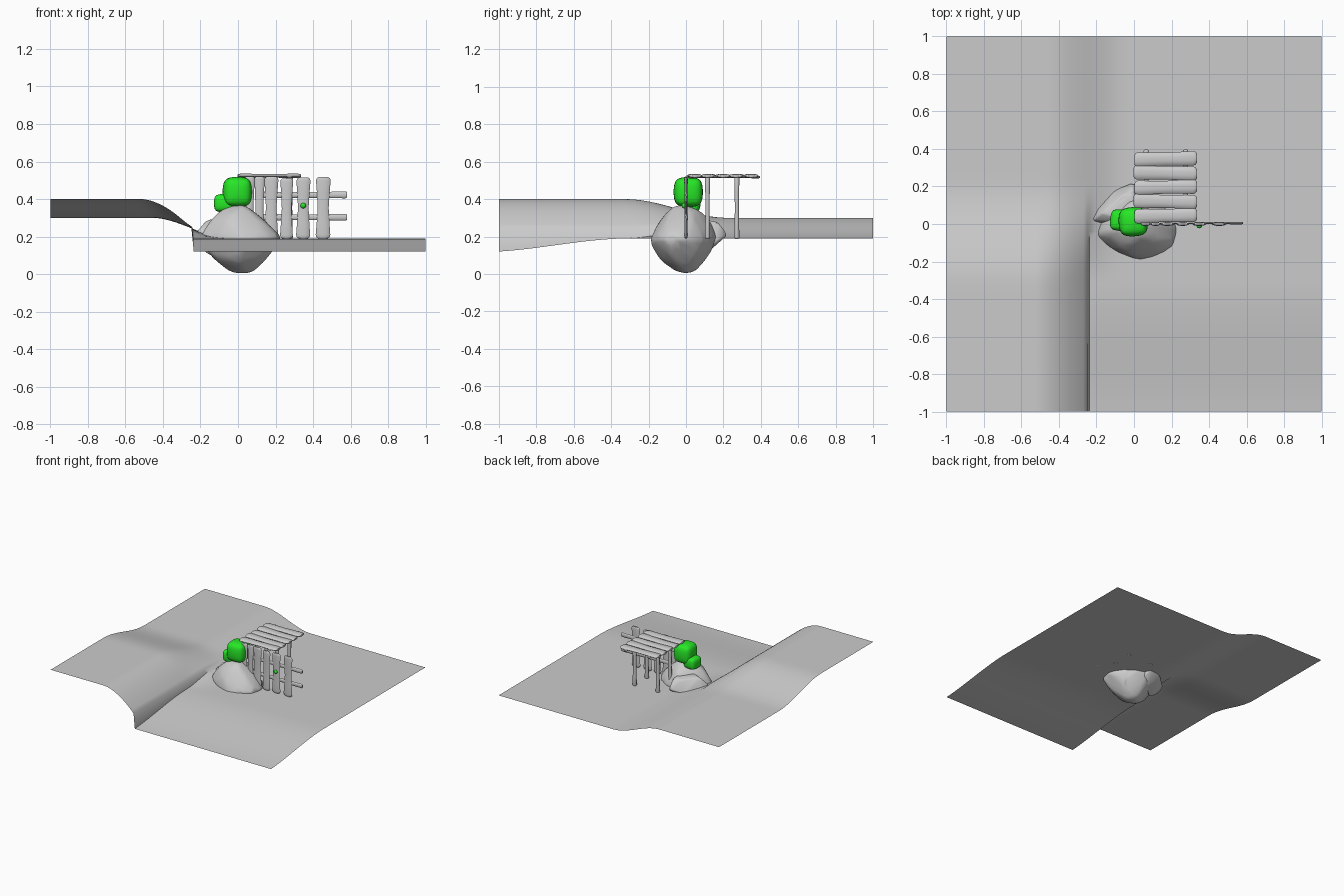
import bpy, bmesh, math
from mathutils import Vector

if "Cube" in bpy.data.objects:
    bpy.data.objects.remove(bpy.data.objects["Cube"])


def finish(bm, name, angle=40, mat=None):
    bmesh.ops.recalc_face_normals(bm, faces=bm.faces)
    me = bpy.data.meshes.new(name)
    bm.to_mesh(me)
    bm.free()
    ob = bpy.data.objects.new(name, me)
    bpy.context.collection.objects.link(ob)
    bpy.ops.object.select_all(action='DESELECT')
    bpy.context.view_layer.objects.active = ob
    ob.select_set(True)
    bpy.ops.object.shade_smooth_by_angle(angle=math.radians(angle))
    if mat:
        me.materials.append(mat)
    return ob


def smooth(v, a, b):
    t = min(1, max(0, (v - a) / (b - a)))
    return t * t * (3 - 2 * t)


# Terrain: plateau on the left, cliff at the front fading to a gentle slope
def height(x, y):
    k = smooth(y, -0.32, 0.22)
    plateau = 0.40 - 0.10 * k
    low = 0.19 - 0.07 * smooth(-y, 0.3, 1.1) / smooth(1, 0.3, 1.1)
    if x < -0.24:
        u = max(0, (x + 0.52) / 0.28)
        cliff = plateau - (plateau - 0.235) * min(1, u) ** 1.8
    else:
        cliff = low
    slope = plateau + (low - plateau) * smooth(x, -0.46, -0.04)
    return cliff * (1 - k) + slope * k


bm = bmesh.new()
xs = [-1, -0.75] + [-0.55 + 0.02 * i for i in range(15)] + [-0.248, -0.236]
xs += [-0.2 + 0.04 * i for i in range(6)] + [0.25, 0.6, 1]
ys = [-1 + 0.04 * i for i in range(51)]
grid = [[bm.verts.new((x, y, height(x, y))) for y in ys] for x in xs]
for a, b in zip(grid, grid[1:]):
    for j in range(len(ys) - 1):
        bm.faces.new((a[j], b[j], b[j + 1], a[j + 1]))
finish(bm, "ground", 50)


# Rocks: convex hulls with rounded edges
def rock(name, pts, bevel):
    bm = bmesh.new()
    for p in pts:
        bm.verts.new(p)
    res = bmesh.ops.convex_hull(bm, input=bm.verts[:])
    junk = set(res['geom_interior'] + res['geom_unused'])
    bmesh.ops.delete(bm, geom=[v for v in junk if isinstance(v, bmesh.types.BMVert)], context='VERTS')
    ob = finish(bm, name, 80)
    m = ob.modifiers.new("round", 'BEVEL')
    m.width, m.segments, m.limit_method = bevel, 3, 'NONE'


rock("rock", [
    (-0.05, 0, 0.01), (0.03, -0.04, 0), (0.09, 0.03, 0.01), (0, 0.05, 0.01),
    (-0.15, -0.07, 0.09), (0, -0.14, 0.07), (0.15, -0.09, 0.08), (0.16, 0.05, 0.1), (0, 0.13, 0.1),
    (-0.21, -0.06, 0.19), (-0.12, -0.14, 0.19), (0.03, -0.2, 0.17), (0.14, -0.17, 0.19),
    (0.24, -0.1, 0.19), (0.23, 0, 0.19), (0.15, 0.12, 0.18), (0, 0.17, 0.2), (-0.15, 0.1, 0.19),
    (-0.16, -0.05, 0.28), (-0.04, -0.14, 0.30), (0.11, -0.09, 0.31), (0.14, 0.03, 0.29),
    (0, 0.12, 0.31), (-0.08, -0.02, 0.36), (0.03, -0.06, 0.37), (0.05, 0.04, 0.36)], 0.025)
rock("side_rock", [
    (-0.14, 0.02, 0.09), (-0.03, 0.1, 0.1), (-0.23, 0, 0.16), (-0.21, 0.09, 0.17),
    (-0.11, 0.18, 0.18), (0, 0.225, 0.21), (0.03, 0.15, 0.16), (-0.22, 0.02, 0.23),
    (-0.17, 0.06, 0.29), (-0.07, 0.15, 0.28), (0, 0.17, 0.28), (0, 0, 0.3)], 0.025)

# Bushes: rounded cubes
green = bpy.data.materials.new("leaf_green")
green.diffuse_color = (0.02, 0.8, 0.02, 1)
green.use_nodes = True
green.node_tree.nodes["Principled BSDF"].inputs["Base Color"].default_value = green.diffuse_color


def bush(name, loc, size, turn):
    bpy.ops.mesh.primitive_cube_add(size=1, location=loc, rotation=(0, 0, turn))
    ob = bpy.context.object
    ob.name = name
    ob.scale = size
    b = ob.modifiers.new("round", 'BEVEL')
    b.width, b.segments = 0.25, 2
    s = ob.modifiers.new("soft", 'SUBSURF')
    s.levels = s.render_levels = 2
    bpy.ops.object.transform_apply(location=False, rotation=False, scale=True)
    b.width = 0.3 * min(size)
    ob.data.materials.append(green)
    bpy.ops.object.shade_smooth()


bush("large_bush", (-0.004, 0.012, 0.438), (0.158, 0.158, 0.163), 0.05)
bush("small_bush", (-0.073, 0.02, 0.378), (0.11, 0.115, 0.10), -0.1)


# Bone-shaped wooden piece from p to q; wide = direction of its width
def plank(name, p, q, wide, width, thick, waist=0.82):
    p, q, w = Vector(p), Vector(q), Vector(wide)
    n = (q - p).normalized().cross(w)
    e = 0.25 * width / (q - p).length
    stations = [(0, 0.65), (e * 0.4, 0.92), (e, 1), (0.25, (1 + waist) / 2), (0.5, waist)]
    stations += [(1 - t, f) for t, f in reversed(stations[:-1])]
    bm = bmesh.new()
    rings = []
    for t, f in stations:
        c = p.lerp(q, t)
        rings.append([bm.verts.new(c + w * (f * width / 2 * math.cos(a)) + n * (f * thick / 2 * math.sin(a)))
                      for a in [i * math.tau / 10 for i in range(10)]])
    for a, b in zip(rings, rings[1:]):
        for i in range(10):
            bm.faces.new((a[i], a[(i + 1) % 10], b[(i + 1) % 10], b[i]))
    bm.faces.new(rings[0])
    bm.faces.new(rings[-1])
    finish(bm, name, 50)


X, Y = (1, 0, 0), (0, 1, 0)
# Roof planks, rails and posts
for i in range(5):
    y, s = 0.045 + 0.0755 * i, 0.004 * (-1) ** i
    plank(f"roof_plank_{i}", (0.0 + s / 2, y - s, 0.524), (0.335, y + s, 0.524), Y, 0.077, 0.024, 0.88)
for x in (0.065, 0.275):
    plank("roof_rail", (x, 0.01, 0.518), (x, 0.396, 0.518), X, 0.028, 0.014)
    for y in (0.115, 0.272):
        plank("roof_post", (x, y, 0.187), (x, y, 0.52), X, 0.034, 0.028)

# Fence boards and rails
for x, w, top in ((0.06, 0.055, 0.52), (0.113, 0.055, 0.52), (0.176, 0.075, 0.52),
                  (0.258, 0.068, 0.51), (0.347, 0.075, 0.515), (0.453, 0.078, 0.518)):
    plank("fence_board", (x, 0, 0.19), (x + 0.002, 0, top), X, w, 0.02, 0.75)
for z in (0.303, 0.422):
    plank("fence_rail", (0.1, 0.005, z), (0.582, 0.005, z), (0, 0, 1), 0.036, 0.014)

# Door knob
bpy.ops.mesh.primitive_uv_sphere_add(segments=12, ring_count=8, radius=0.015, location=(0.348, -0.008, 0.365))
knob = bpy.context.object
knob.name = "knob"
knob.data.materials.append(green)
bpy.ops.object.shade_smooth()
